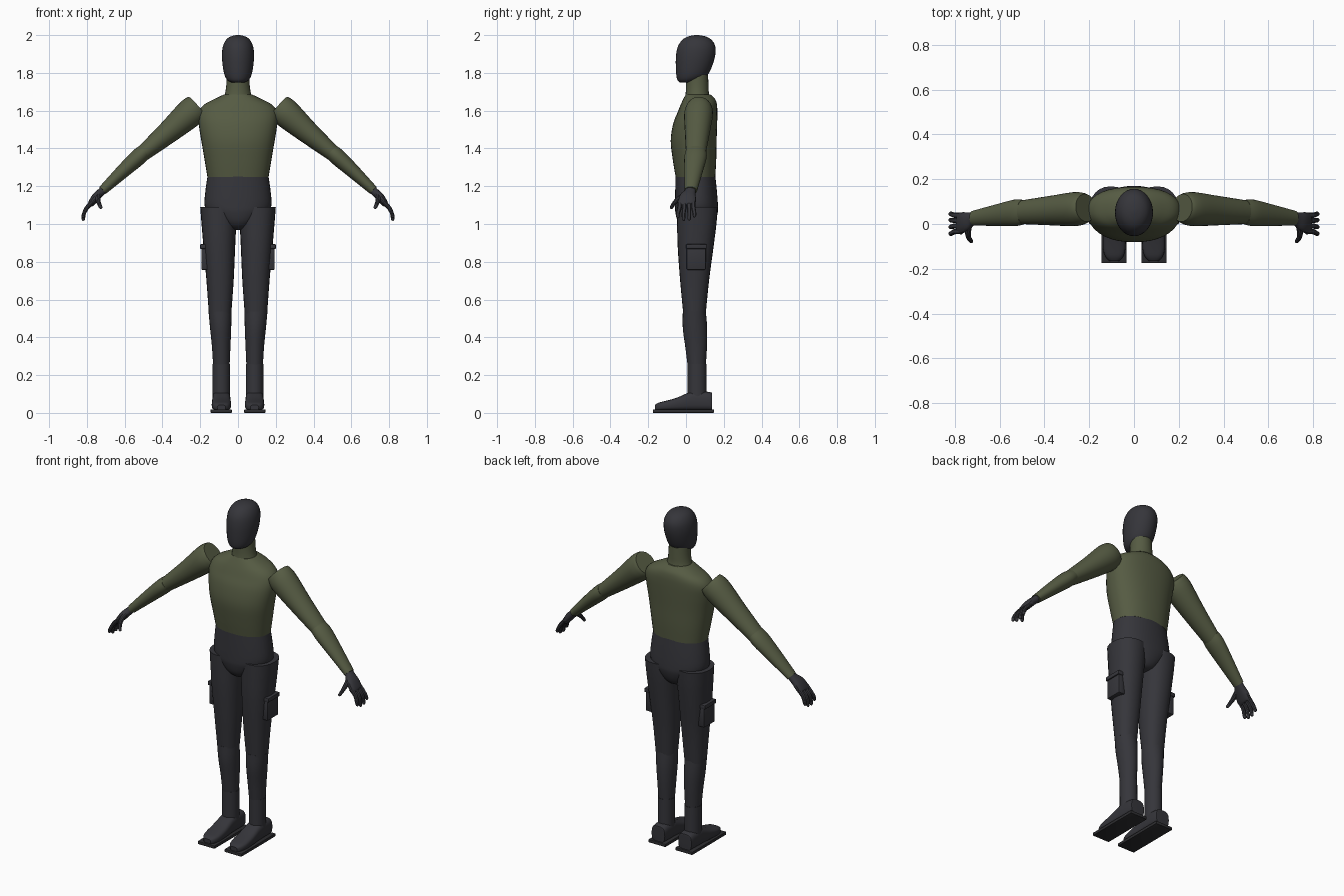
import bpy, bmesh, math
from mathutils import Vector


def material(name, rgb):
    m = bpy.data.materials.new(name)
    m.diffuse_color = (*rgb, 1)
    return m


OLIVE = material("olive shirt", (0.092, 0.105, 0.056))
DARK = material("charcoal cloth", (0.036, 0.036, 0.043))
SOLE = material("dark sole", (0.026, 0.026, 0.029))


def finish(name, bm, mat):
    bmesh.ops.recalc_face_normals(bm, faces=bm.faces)
    me = bpy.data.meshes.new(name)
    bm.to_mesh(me)
    bm.free()
    me.materials.append(mat)
    ob = bpy.data.objects.new(name, me)
    bpy.context.collection.objects.link(ob)
    return ob


def smooth_stations(rows, steps):
    """Catmull-Rom interpolation of the stations."""
    out = []
    for i in range(len(rows) - 1):
        quad = [rows[max(i - 1, 0)], rows[i], rows[i + 1], rows[min(i + 2, len(rows) - 1)]]
        for k in range(steps):
            t = k / steps
            out.append([0.5 * (2 * b + (c - a) * t + (2 * a - 5 * b + 4 * c - d) * t * t
                               + (3 * b - a - 3 * c + d) * t ** 3) for a, b, c, d in zip(*quad)])
    return out + [list(rows[-1])]


def loft(name, rows, mat, side=1, axis=None, steps=4, n=24, power=1.0):
    """Skin rings. Row: centre x, y, z, side radius, depth radius."""
    rows = smooth_stations(rows, steps)
    pts = [Vector((r[0] * side, r[1], r[2])) for r in rows]
    bm = bmesh.new()
    rings = []
    for i, r in enumerate(rows):
        t = axis or (pts[min(i + 1, len(pts) - 1)] - pts[max(i - 1, 0)]).normalized()
        up = Vector((0, 0, 1)) if axis and abs(axis.y) > 0.5 else Vector((0, 1, 0))
        u = (up - up.dot(t) * t).normalized()
        v = t.cross(u)
        ring = []
        for k in range(n):
            a = math.tau * k / n
            c, s = math.cos(a), math.sin(a)
            c = math.copysign(abs(c) ** power, c)
            s = math.copysign(abs(s) ** power, s)
            ring.append(bm.verts.new(pts[i] + v * c * r[3] + u * s * r[4]))
        rings.append(ring)
    for a, b in zip(rings, rings[1:]):
        for k in range(n):
            bm.faces.new((a[k], a[(k + 1) % n], b[(k + 1) % n], b[k]))
    bm.faces.new(rings[0])
    bm.faces.new(rings[-1])
    return finish(name, bm, mat)


def column(name, rows, mat, **kw):
    """Upright loft. Row: centre x, z, side radius, front y, back y."""
    rows = [(x, (f + b) / 2, z, rx, (b - f) / 2) for x, z, rx, f, b in rows]
    return loft(name, rows, mat, axis=Vector((0, 0, 1)), **kw)


def box(name, lo, hi, mat, bevel=0.0):
    bm = bmesh.new()
    bmesh.ops.create_cube(bm, size=1)
    for v in bm.verts:
        v.co = Vector([(a + b) / 2 + c * (b - a) for a, b, c in zip(lo, hi, v.co)])
    if bevel:
        bmesh.ops.bevel(bm, geom=bm.edges[:], offset=bevel, segments=2, profile=0.5, affect='EDGES')
    return finish(name, bm, mat)


# Head, neck, torso and pelvis
head = [(0, 1.748, 0.030, -0.030, 0.035), (0, 1.760, 0.054, -0.044, 0.075),
        (0, 1.785, 0.070, -0.051, 0.112), (0, 1.83, 0.080, -0.054, 0.136),
        (0, 1.89, 0.085, -0.053, 0.154), (0, 1.94, 0.080, -0.043, 0.155),
        (0, 1.975, 0.063, -0.019, 0.135), (0, 1.993, 0.038, 0.012, 0.103),
        (0, 2.0, 0.008, 0.048, 0.066)]
column("head", head, DARK, n=32)
column("neck", [(0, 1.64, 0.085, -0.01, 0.135), (0, 1.69, 0.069, -0.002, 0.122),
                (0, 1.735, 0.062, 0.0, 0.119), (0, 1.79, 0.060, 0.0, 0.117)], OLIVE)
torso = [(0, 1.25, 0.162, -0.055, 0.155), (0, 1.34, 0.177, -0.070, 0.160),
         (0, 1.44, 0.194, -0.081, 0.162), (0, 1.53, 0.208, -0.068, 0.165),
         (0, 1.59, 0.208, -0.045, 0.166), (0, 1.63, 0.182, -0.029, 0.164),
         (0, 1.66, 0.128, -0.015, 0.155), (0, 1.685, 0.076, -0.002, 0.130)]
column("torso", torso, OLIVE, n=36, power=0.88)
pelvis = [(0, 0.968, 0.015, 0.03, 0.08), (0, 0.978, 0.055, -0.012, 0.125),
          (0, 1.01, 0.100, -0.042, 0.152), (0, 1.06, 0.155, -0.056, 0.168),
          (0, 1.10, 0.177, -0.058, 0.169), (0, 1.18, 0.172, -0.057, 0.163),
          (0, 1.256, 0.161, -0.055, 0.155)]
column("pelvis", pelvis, DARK, n=36, power=0.92)

for s, label in ((-1, "right"), (1, "left")):
    # Legs
    thigh = [(0.102, 1.09, 0.098, -0.048, 0.168), (0.101, 1.0, 0.092, -0.047, 0.161),
             (0.099, 0.88, 0.084, -0.044, 0.146), (0.095, 0.70, 0.072, -0.031, 0.122),
             (0.095, 0.52, 0.059, -0.014, 0.104)]
    column(label + "_thigh", thigh, DARK, side=s, power=0.9)
    shin = [(0.095, 0.536, 0.061, -0.017, 0.105), (0.092, 0.45, 0.056, -0.017, 0.112),
            (0.089, 0.35, 0.049, -0.004, 0.111), (0.088, 0.24, 0.043, 0.010, 0.104)]
    column(label + "_shin", shin, DARK, side=s)
    column(label + "_boot_shaft", [(0.088, 0.258, 0.046, 0.008, 0.108),
                                   (0.088, 0.07, 0.046, 0.009, 0.109)], DARK, side=s, steps=1)

    # Shoes: heel to toe sections with row = back-to-front y, top height, half width
    foot = [(0.138, 0.100, 0.040), (0.128, 0.110, 0.045), (0.05, 0.116, 0.048),
            (0.015, 0.108, 0.048), (-0.05, 0.080, 0.051), (-0.11, 0.063, 0.050),
            (-0.145, 0.054, 0.040), (-0.165, 0.042, 0.022)]
    rows = [(0.088, y, (0.012 + z) / 2, w, (z - 0.012) / 2) for y, z, w in foot]
    loft(label + "_foot", rows, DARK, side=s, axis=Vector((0, 1, 0)), steps=3, power=0.65)
    xs = sorted((s * 0.033, s * 0.145))
    box(label + "_sole", (xs[0], -0.175, 0.0), (xs[1], 0.148, 0.018), SOLE, 0.003)

    # Cargo pockets
    xs = sorted((s * 0.15, s * 0.194))
    box(label + "_pocket", (xs[0], 0.003, 0.757), (xs[1], 0.105, 0.885), DARK, 0.006)
    xs = sorted((s * 0.15, s * 0.201))
    box(label + "_pocket_flap", (xs[0], 0.0, 0.868), (xs[1], 0.109, 0.893), DARK, 0.005)

    # Arms
    upper = [(0.215, 0.072, 1.622, 0.068, 0.062), (0.232, 0.07, 1.607, 0.075, 0.071),
             (0.27, 0.066, 1.573, 0.075, 0.076), (0.37, 0.060, 1.485, 0.060, 0.066),
             (0.51, 0.052, 1.368, 0.041, 0.052)]
    loft(label + "_upper_arm", upper, OLIVE, side=s)
    fore = [(0.495, 0.053, 1.383, 0.041, 0.055), (0.53, 0.050, 1.352, 0.044, 0.059),
            (0.60, 0.041, 1.288, 0.038, 0.050), (0.717, 0.026, 1.178, 0.025, 0.033)]
    loft(label + "_forearm", fore, OLIVE, side=s)

    # Hands
    palm = [(0.70, 0.026, 1.194, 0.020, 0.026), (0.725, 0.022, 1.169, 0.021, 0.030),
            (0.752, 0.010, 1.142, 0.022, 0.044), (0.778, 0.003, 1.108, 0.017, 0.047),
            (0.785, 0.003, 1.098, 0.010, 0.042)]
    loft(label + "_palm", palm, DARK, side=s, n=16, power=0.85)
    for i, (y, tip) in enumerate(((-0.034, 1.032), (-0.009, 1.018), (0.016, 1.020), (0.039, 1.036))):
        ye = y * 1.2 - 0.002
        finger = [(0.770, y, 1.118, 0.012, 0.0125), (0.800, y, 1.086, 0.0115, 0.012),
                  (0.815, ye, 1.056, 0.010, 0.0105), (0.819, ye, tip + 0.006, 0.009, 0.009),
                  (0.818, ye, tip, 0.004, 0.004)]
        loft(f"{label}_finger_{i + 1}", finger, DARK, side=s, n=10, steps=2)
    thumb = [(0.735, 0.0, 1.158, 0.015, 0.015), (0.741, -0.035, 1.137, 0.014, 0.014),
             (0.737, -0.062, 1.112, 0.011, 0.011), (0.726, -0.077, 1.087, 0.009, 0.009),
             (0.724, -0.079, 1.081, 0.004, 0.004)]
    loft(label + "_thumb", thumb, DARK, side=s, n=10, steps=2)

# Smooth shading with crisp seams
for ob in bpy.context.collection.objects:
    ob.select_set(True)
    bpy.context.view_layer.objects.active = ob
bpy.ops.object.shade_smooth_by_angle(angle=math.radians(35))
